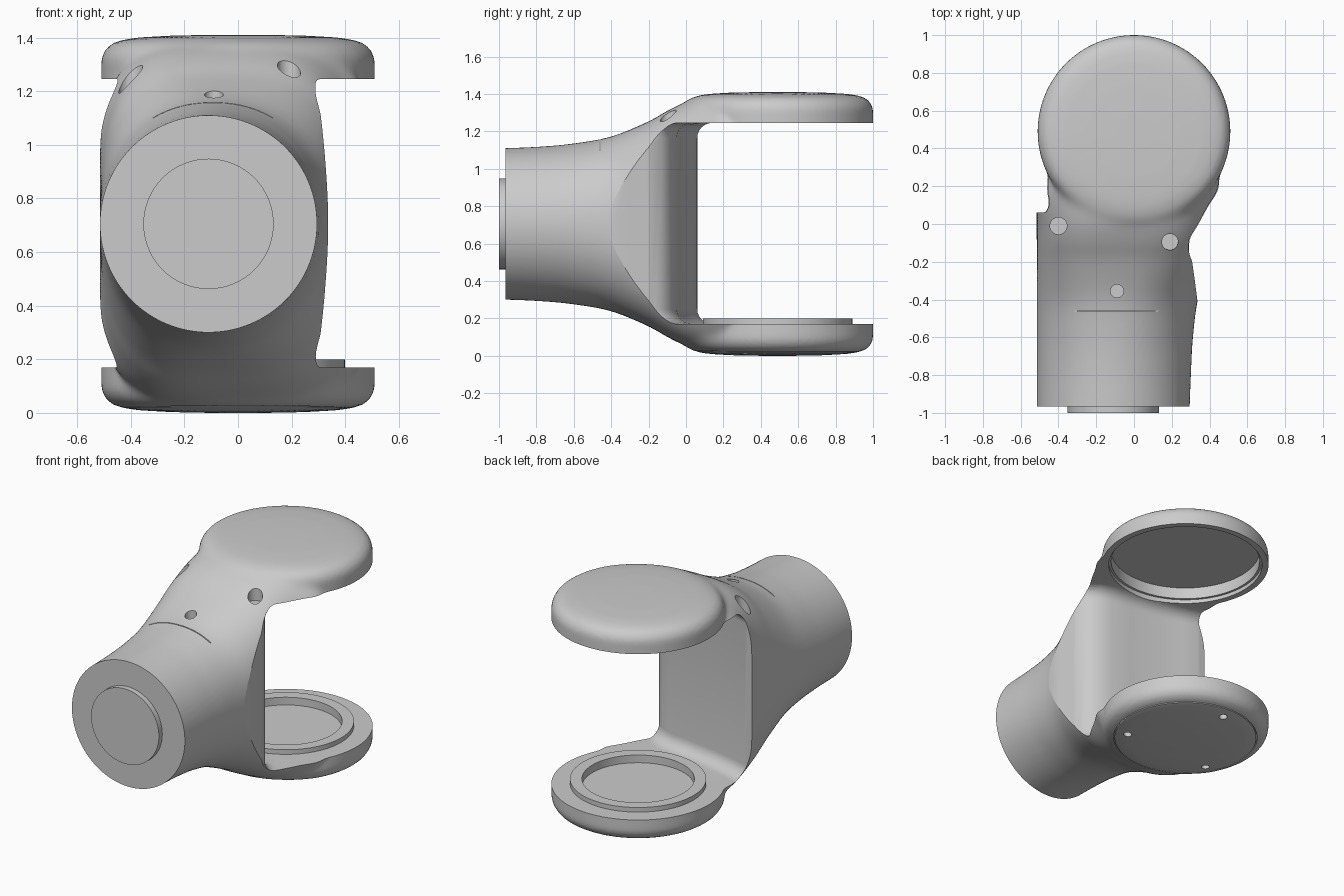
import bpy, bmesh
from math import sin, cos, pi, radians
from mathutils import Vector

if "Cube" in bpy.data.objects:
    bpy.data.objects.remove(bpy.data.objects["Cube"])

ZC = 0.705            # mid height of the joint
HUB = (0.0, 0.49)     # centre of both round plates


def loft(name, rings, wrap=False):
    """Skin a list of equal-length closed rings; cap the ends or wrap around."""
    bm = bmesh.new()
    vs = [[bm.verts.new(p) for p in r] for r in rings]
    n = len(vs[0])
    pairs = list(zip(vs, vs[1:])) + ([(vs[-1], vs[0])] if wrap else [])
    for a, b in pairs:
        for i in range(n):
            j = (i + 1) % n
            bm.faces.new((a[i], a[j], b[j], b[i]))
    if not wrap:
        bm.faces.new(vs[0])
        bm.faces.new(vs[-1])
    bmesh.ops.recalc_face_normals(bm, faces=bm.faces)
    me = bpy.data.meshes.new(name)
    bm.to_mesh(me)
    bm.free()
    ob = bpy.data.objects.new(name, me)
    bpy.context.collection.objects.link(ob)
    return ob


def lathe(name, profile, centre=HUB, wrap=False, n=96):
    """Round part about a vertical axis from (radius, z) points."""
    return loft(name, [[(centre[0] + r * cos(2 * pi * i / n), centre[1] + r * sin(2 * pi * i / n), z)
                        for i in range(n)] for r, z in profile], wrap)


def apply(ob, kind, **settings):
    m = ob.modifiers.new(kind, kind)
    for key, value in settings.items():
        setattr(m, key, value)
    bpy.context.view_layer.objects.active = ob
    bpy.ops.object.modifier_apply(modifier=m.name)


def boolean(target, tool, op='DIFFERENCE'):
    apply(target, 'BOOLEAN', operation=op, object=tool, solver='EXACT')
    bpy.data.objects.remove(tool)


def catmull(keys, steps):
    """Smooth interpolation through key stations."""
    k = [Vector(v) for v in keys]
    k = [k[0] * 2 - k[1]] + k + [k[-1]]
    out = []
    for i in range(1, len(k) - 2):
        a, b, c, d = k[i - 1:i + 3]
        for s in range(steps):
            t = s / steps
            out.append(0.5 * (2 * b + (c - a) * t + (2 * a - 5 * b + 4 * c - d) * t * t
                              + (3 * b - a - 3 * c + d) * t ** 3))
    return out + [k[-2]]


def section(station, n=96):
    y, xl, xr, h, e = station
    pts = []
    for i in range(n):
        c, s = cos(2 * pi * i / n), sin(2 * pi * i / n)
        x = (xl + xr) / 2 + (xr - xl) / 2 * abs(c) ** (2 / e) * (1 if c > 0 else -1)
        z = ZC + h * abs(s) ** (2 / e) * (1 if s > 0 else -1)
        pts.append((max(x, -0.515), y, z))
    return pts


# Body: sections along y as (y, left x, right x, half height, roundness exponent)
keys = [(-1.1, -0.515, 0.293, 0.404, 2.0), (-0.965, -0.515, 0.295, 0.405, 2.0),
        (-0.78, -0.515, 0.302, 0.413, 2.0), (-0.6, -0.515, 0.312, 0.43, 2.05),
        (-0.4, -0.515, 0.338, 0.467, 2.25), (-0.2, -0.515, 0.395, 0.548, 2.8),
        (-0.1, -0.515, 0.42, 0.605, 3.1), (0.0, -0.52, 0.445, 0.652, 3.2),
        (0.1, -0.54, 0.49, 0.677, 3.2), (0.2, -0.555, 0.545, 0.686, 3.2), (0.4, -0.515, 0.515, 0.685, 3.2)]
body = loft("joint_body", [section(tuple(k)) for k in catmull(keys, 5)])

# Round plates start as one domed column merged into the body
dome = [(0.51, 1.2), (0.51, 1.3), (0.508, 1.325), (0.5, 1.345), (0.487, 1.363), (0.465, 1.379),
        (0.43, 1.391), (0.37, 1.4), (0.25, 1.407), (0.1, 1.41)]
boolean(body, lathe("plates", [(r, 1.41 - z) for r, z in reversed(dome)] + dome), 'UNION')

# Melt the joint between neck and plates into one smooth surface
apply(body, 'REMESH', mode='VOXEL', voxel_size=0.015)
blend = body.vertex_groups.new(name="blend")
for v in body.data.vertices:
    d = max(-0.22 - v.co.y, v.co.y - 0.1, 0)
    blend.add([v.index], max(0.04, 1 - d / 0.15), 'REPLACE')
apply(body, 'SMOOTH', factor=0.5, iterations=40, vertex_group="blend")

# Square off the sleeve end
boolean(body, loft("end_cut", [[(-1, y, -1), (1, y, -1), (1, y, 2), (-1, y, 2)] for y in (-2, -0.965)]))

# Cavity between the plates, with a filleted inner wall
wall = [(0.36, -0.54), (0.335, -0.4), (0.322, -0.3), (0.308, -0.2), (0.283, -0.13), (0.225, -0.08), (0.14, -0.05),
        (0.0, -0.035), (-0.2, -0.005), (-0.36, 0.03), (-0.46, 0.06), (-0.9, 0.065)]
outer = [(-0.9, 1.2), (1.0, 1.2), (1.0, -0.54)]
R = 0.08
levels = [(0.17 + R - R * cos(a), R - R * sin(a)) for a in [radians(15 * i) for i in range(7)]]
levels += [(1.415 - z, d) for z, d in reversed(levels)]
boolean(body, loft("cavity", [[(x + 0.3 * d, y + d, z) for x, y in wall] + [(x, y, z) for x, y in outer]
                              for z, d in levels]))

# Recesses in the plates and the seam of the bottom cover
boolean(body, lathe("upper_recess", [(0.47, 1.2), (0.47, 1.27), (0.455, 1.27), (0.455, 1.345)]))
boolean(body, lathe("lower_recess", [(0.33, 0.15), (0.33, 0.3)]))
boolean(body, lathe("cover_seam", [(0.434, -0.1), (0.44, -0.1), (0.44, 0.035), (0.434, 0.035)], wrap=True))

# Screw holes: three on the shoulder, three under the cover
for x, y, r, z in [(-0.40, -0.01, 0.045, 1.13), (0.19, -0.095, 0.043, 1.235), (-0.09, -0.355, 0.035, 1.14)]:
    boolean(body, lathe("shoulder_hole", [(r, z), (r, 1.6)], (x, y), n=32))
for a in (-30, 90, 210):
    p = (0.36 * cos(radians(a)), HUB[1] + 0.36 * sin(radians(a)))
    boolean(body, lathe("cover_hole", [(0.025, -0.1), (0.025, 0.06)], p, n=24))

# Short seam slot across the top of the sleeve
slot = [[(x, y, z) for x, y in ((-0.32, -0.463), (0.16, -0.463), (0.16, -0.457), (-0.32, -0.457))]
        for z in (1.1, 1.3)]
boolean(body, loft("sleeve_slot", slot))

# Raised bearing ring on the lower plate
ring = lathe("bearing_ring", [(0.33, 0.14), (0.4, 0.14), (0.4, 0.2), (0.33, 0.2)], wrap=True)

# Round plug on the sleeve end
plug = loft("end_plug", [[(-0.11 + 0.243 * cos(2 * pi * i / 64), y, ZC + 0.243 * sin(2 * pi * i / 64))
                          for i in range(64)] for y in (-1.0, -0.94)])

for ob in (body, ring, plug):
    bpy.ops.object.select_all(action='DESELECT')
    ob.select_set(True)
    bpy.context.view_layer.objects.active = ob
    bpy.ops.object.shade_smooth_by_angle(angle=radians(30))
